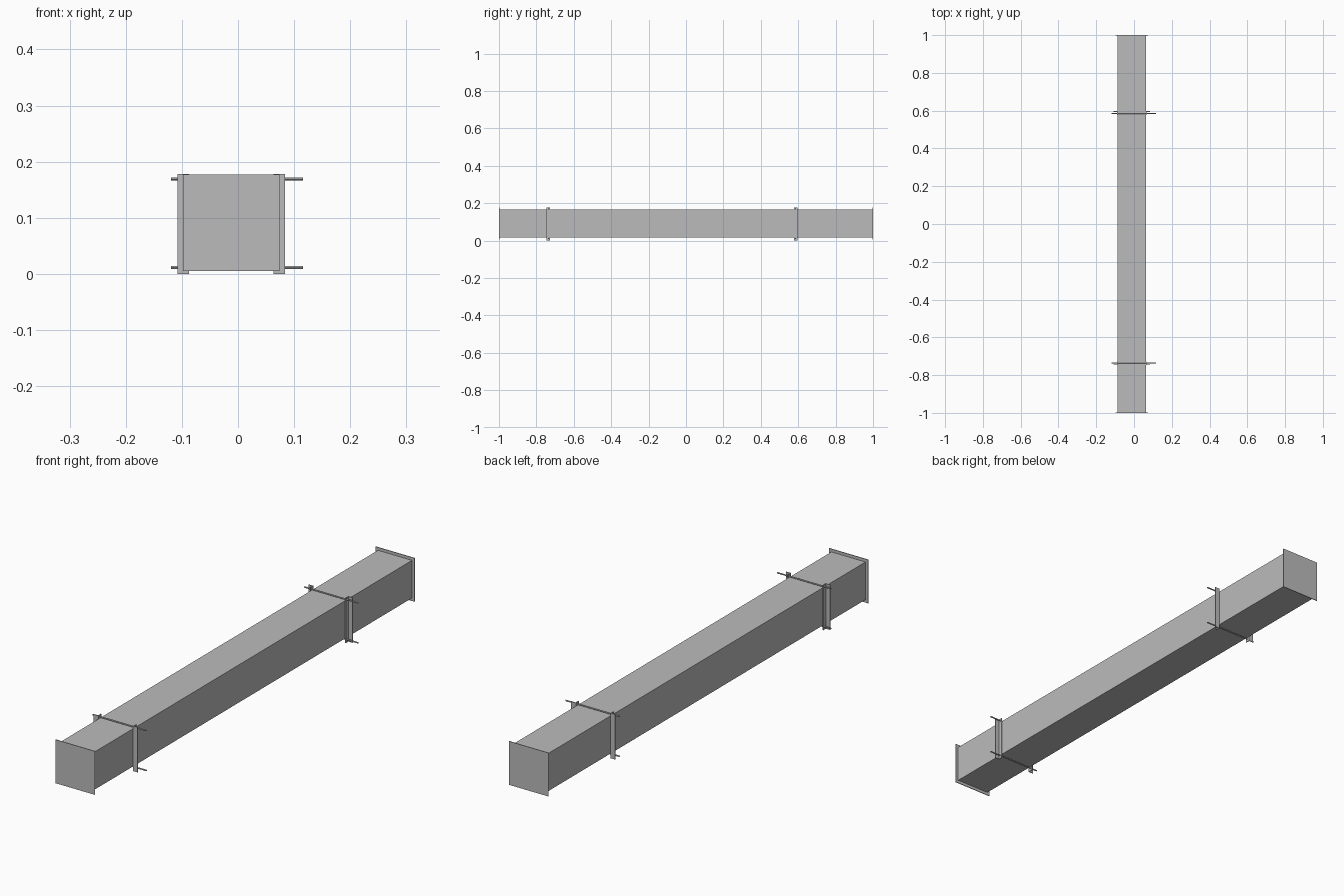
import bpy
import math

cube = bpy.data.objects.get("Cube")
if cube:
    bpy.data.objects.remove(cube, do_unlink=True)

steel = bpy.data.materials.new("galvanised grey")
steel.use_nodes = True
GREY = (0.5, 0.5, 0.5, 1)
steel.diffuse_color = GREY
steel.node_tree.nodes["Principled BSDF"].inputs["Base Color"].default_value = GREY

CX, CZ = -0.012, 0.0915      # duct axis
HALF = 0.0745                # half width of the duct


def box(name, x, y, z):
    """Box spanning the given (min, max) ranges."""
    spans = (x, y, z)
    bpy.ops.mesh.primitive_cube_add(size=1, location=[sum(s) / 2 for s in spans])
    ob = bpy.context.object
    ob.name = name
    ob.scale = [abs(s[1] - s[0]) for s in spans]
    bpy.ops.object.transform_apply(location=False, rotation=False)
    ob.data.materials.append(steel)
    return ob


def angle_bar(name, side, y_outer, end):
    """Upright L bar: one leg on the duct wall, one standing out from it."""
    leg, t, height = 0.0205, 0.003, 0.178
    wall = CX + side * (HALF + 0.001)
    inward = -end
    # L outline in plan, measured from the corner beside the duct
    outline = [(0, 0), (leg, 0), (leg, t), (t, t), (t, leg * 0.93), (0, leg * 0.93)]
    plan = [(wall + side * u, y_outer + inward * v) for u, v in outline]
    n = len(plan)
    verts = [(x, y, z) for z in (0, height) for x, y in plan]
    faces = [list(range(n))[::-1], list(range(n, 2 * n))]
    faces += [(i, (i + 1) % n, (i + 1) % n + n, i + n) for i in range(n)]
    if side * inward < 0:
        faces = [tuple(reversed(f)) for f in faces]
    mesh = bpy.data.meshes.new(name)
    mesh.from_pydata(verts, [], faces)
    mesh.materials.append(steel)
    ob = bpy.data.objects.new(name, mesh)
    bpy.context.collection.objects.link(ob)


def rod(name, y, z):
    """Tie rod across the duct, longer on the left."""
    x0, x1 = -0.119, 0.116
    bpy.ops.mesh.primitive_cylinder_add(
        vertices=12, radius=0.0027, depth=x1 - x0,
        location=((x0 + x1) / 2, y, z), rotation=(0, math.pi / 2, 0))
    ob = bpy.context.object
    ob.name = name
    ob.data.materials.append(steel)
    bpy.ops.object.shade_smooth_by_angle()


# Long square duct
box("duct", (CX - HALF, CX + HALF), (-0.998, 0.998), (CZ - HALF, CZ + HALF))

# End plates
PLATE = 0.086
for label, end in (("front", -1), ("back", 1)):
    box(label + "_end_plate", (CX - PLATE, CX + PLATE),
        (end * 0.997, end), (CZ - PLATE, CZ + PLATE))

# Two clamps, each with a pair of angle bars and a pair of tie rods
for label, end, y_outer in (("front", -1, -0.747), ("back", 1, 0.597)):
    for side_name, side in (("right", -1), ("left", 1)):
        angle_bar(f"{label}_{side_name}_angle_bar", side, y_outer, end)
    for level, z in (("lower", 0.0115), ("upper", 0.1695)):
        rod(f"{label}_{level}_tie_rod", y_outer - end * 0.0115, z)
